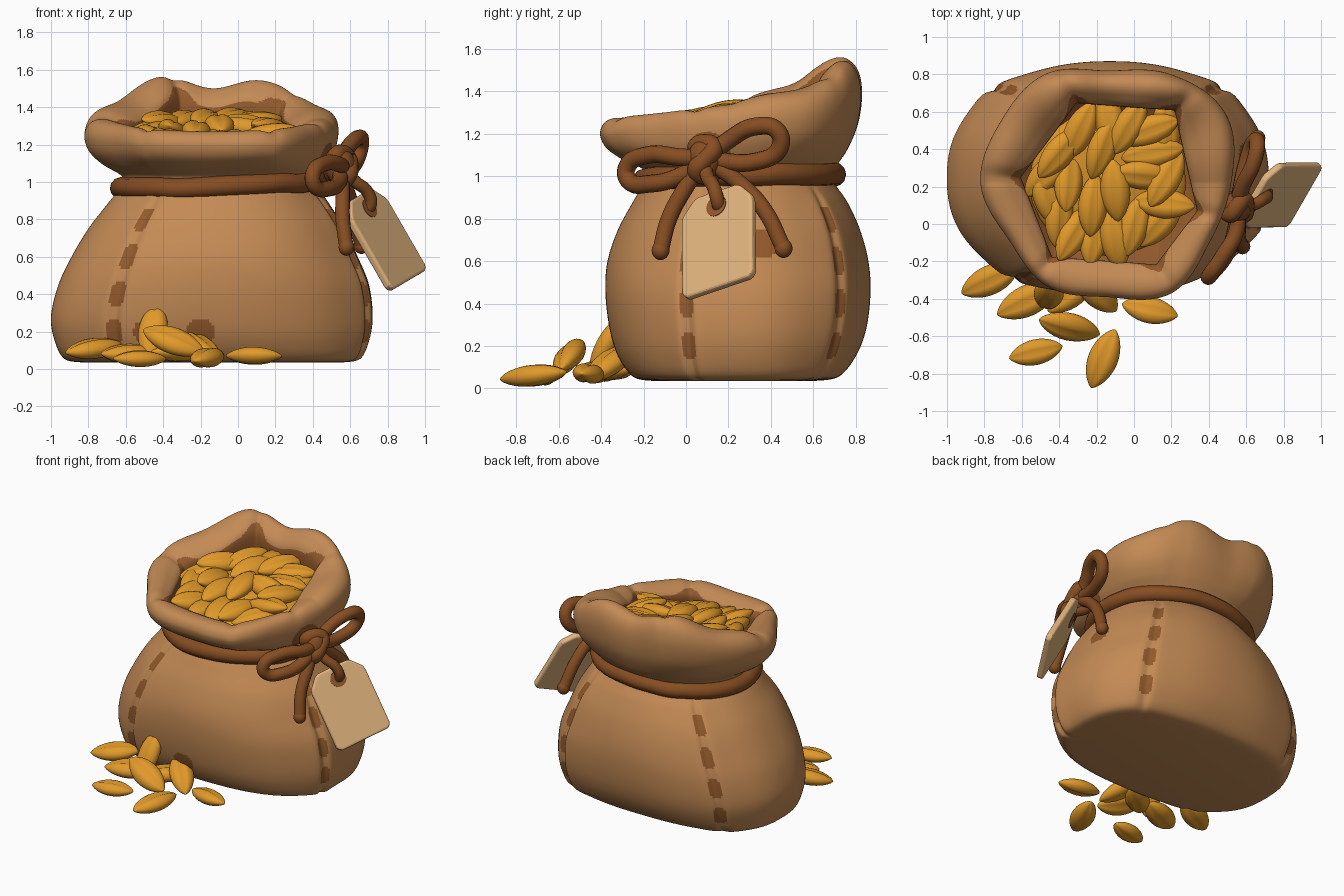
import bpy, bmesh, math, random
from mathutils import Vector, Matrix

random.seed(4)
cube = bpy.data.objects.get("Cube")
if cube:
    bpy.data.objects.remove(cube, do_unlink=True)


def material(name, rgb):
    m = bpy.data.materials.new(name)
    m.use_nodes = True
    m.diffuse_color = (*rgb, 1)
    bsdf = m.node_tree.nodes["Principled BSDF"]
    bsdf.inputs["Base Color"].default_value = (*rgb, 1)
    bsdf.inputs["Roughness"].default_value = 0.8
    return m


CLOTH = material("burlap tan", (0.55, 0.255, 0.09))
STITCH = material("stitch brown", (0.29, 0.102, 0.025))
ROPE = material("rope brown", (0.24, 0.075, 0.016))
GRAIN = material("grain gold", (0.75, 0.32, 0.023))
TAG = material("tag cream", (0.77, 0.46, 0.21))


def add_object(name, data, *mats):
    ob = bpy.data.objects.new(name, data)
    bpy.context.collection.objects.link(ob)
    for m in mats:
        data.materials.append(m)
    return ob


def mesh_from(bm, name, smooth=True):
    bmesh.ops.recalc_face_normals(bm, faces=bm.faces)
    me = bpy.data.meshes.new(name)
    for f in bm.faces:
        f.smooth = smooth
    bm.to_mesh(me)
    bm.free()
    return me


def catmull(a, b, c, d, t):
    return 0.5 * (2 * b + (c - a) * t + (2 * a - 5 * b + 4 * c - d) * t * t
                  + (3 * b - a - 3 * c + d) * t ** 3)


def around(table, ang):
    # smooth periodic lookup over a full turn
    n = len(table)
    f = (ang / math.tau) % 1 * n
    i = int(f)
    return catmull(*(table[(i + k) % n] for k in (-1, 0, 1, 2)), f - i)


def nearest(angles, ang):
    return min(abs((ang - s + math.pi) % math.tau - math.pi) for s in angles)


# ---------- Sack ----------
# height, x min, x max, y min, y max, squareness
BODY = [(0.035, -0.84, 0.56, -0.16, 0.61, 2.6), (0.055, -0.93, 0.65, -0.25, 0.72, 2.6),
        (0.15, -0.98, 0.70, -0.32, 0.80, 2.4), (0.28, -1.0, 0.72, -0.36, 0.85, 2.3),
        (0.45, -0.96, 0.70, -0.38, 0.87, 2.25), (0.6, -0.89, 0.64, -0.37, 0.86, 2.2),
        (0.75, -0.80, 0.57, -0.32, 0.82, 2.2), (0.88, -0.70, 0.49, -0.25, 0.76, 2.1),
        (0.97, -0.63, 0.43, -0.20, 0.70, 2.1), (1.03, -0.62, 0.43, -0.20, 0.70, 2.1)]
MID = Vector((-0.14, 0.22, 0))
# lip radii every 30 degrees, and corners of the opening
OUTER = [.66, .73, .67, .60, .67, .66, .68, .61, .64, .61, .68, .63]
MOUTH = [Vector(p) for p in ((.34, .07), (.22, .61), (-.31, .65), (-.61, .25), (-.44, -.18), (.12, -.22))]
CORNERS = [math.atan2(p.y - MID.y, p.x - MID.x) for p in MOUTH]
# lip section: weight of neck, outer, inner outlines, and height from neck to rim
LIP = [(.5, .5, 0, .2), (.14, .86, 0, .42), (0, 1, 0, .66), (0, .96, .04, .85), (0, .8, .2, .97),
       (0, .55, .45, 1.0), (0, .28, .72, .94), (0, 0, 1, .78), (0, 0, 1, .45), (0, 0, 1, .2)]
SEAMS = [math.radians(a) for a in (47, 133, 235, 338)]
STITCH_Z = (0.2, 0.4, 0.6, 0.8)
# dark contact patches: centre and radius
STAINS = [((.49, .1, 1.1), .11), ((.62, .36, .69), .08), ((-.2, -.32, .2), .08), ((-.5, -.3, .2), .06)]
SEGS, STEPS = 360, 9


def body_point(row, ang):
    z, x0, x1, y0, y1, n = row
    c, s = math.cos(ang), math.sin(ang)
    k = (abs(c) ** n + abs(s) ** n) ** (-1 / n)
    d = nearest(SEAMS, ang)
    if z < 0.9:
        k *= 1 + 0.03 * math.exp(-(d / .17) ** 2) - 0.03 * math.exp(-(d / .04) ** 2)
    return Vector(((x0 + x1) / 2 + (x1 - x0) / 2 * c * k, (y0 + y1) / 2 + (y1 - y0) / 2 * s * k, z))


def mouth_radius(d):
    # distance from the middle to the six-sided opening along d
    hits = []
    for i, p in enumerate(MOUTH):
        a, e = p - MID.xy, MOUTH[(i + 1) % len(MOUTH)] - p
        cross = d.x * e.y - d.y * e.x
        r = (a.x * e.y - a.y * e.x) / cross
        if r > 0:
            hits.append(r)
    return min(hits)


def rim_height(ang):
    # low at the front, rising to two peaks at the back
    s, back = math.sin(ang), max(math.sin(ang), 0)
    peaks = back * (0.04 * math.cos(6 * ang) - 0.025 * math.cos(ang))
    return 1.34 + 0.07 * s + 0.13 * back + peaks - 0.015 * math.exp(-(nearest(CORNERS, ang) / .07) ** 2)


def column(ang):
    pts = [body_point(r, ang) for r in BODY]
    neck = pts[-1]
    d = Vector((math.cos(ang), math.sin(ang), 0))
    outer, inner = MID + d * around(OUTER, ang), MID + d * mouth_radius(d)
    top = rim_height(ang)
    for n, o, i, h in LIP:
        p = neck * n + outer * o + inner * i
        p.z = 1.03 + (top - 1.03) * h
        pts.append(p)
    ext = [pts[0]] + pts + [pts[-1]]
    out = [catmull(*ext[j:j + 4], t / STEPS) for j in range(len(pts) - 1) for t in range(STEPS)]
    return out + [pts[-1]]


bm = bmesh.new()
cols = [[bm.verts.new(p) for p in column(math.tau * i / SEGS)] for i in range(SEGS)]
rows = len(cols[0])
for i in range(SEGS):
    a, b = cols[i], cols[(i + 1) % SEGS]
    ang = math.tau * (i + 0.5) / SEGS
    d = nearest(SEAMS, ang)
    depth = 1.9 + 0.9 * math.exp(-(nearest(CORNERS, ang) / .13) ** 2)
    for j in range(rows - 1):
        f = bm.faces.new((a[j], b[j], b[j + 1], a[j + 1]))
        mid = f.calc_center_median()
        sewn = any((d / .06) ** 4 + ((mid.z - h) / .06) ** 4 < 1 for h in STITCH_Z)
        stained = any((mid - Vector(c)).length < r for c, r in STAINS)
        inside = j > rows - 2 - depth * STEPS
        f.material_index = int(sewn or stained or inside)
bm.faces.new([c[0] for c in cols])
bm.faces.new([c[-1] for c in cols]).material_index = 1
add_object("sack", mesh_from(bm, "sack"), CLOTH, STITCH)


# ---------- Rope, bow and tag string ----------
def tube(name, pts, radius, cyclic=False):
    cu = bpy.data.curves.new(name, 'CURVE')
    cu.dimensions = '3D'
    cu.bevel_depth, cu.bevel_resolution, cu.resolution_u = radius, 4, 8
    cu.use_fill_caps = True
    sp = cu.splines.new('BEZIER')
    sp.bezier_points.add(len(pts) - 1)
    for bp, p in zip(sp.bezier_points, pts):
        bp.co = p
        bp.handle_left_type = bp.handle_right_type = 'AUTO'
    sp.use_cyclic_u = cyclic
    return add_object(name, cu, ROPE)


def ball(name, centre, size, mat):
    bm = bmesh.new()
    bmesh.ops.create_uvsphere(bm, u_segments=24, v_segments=14, radius=1,
                              matrix=Matrix.Translation(centre) @ Matrix.Diagonal((*size, 1)))
    return add_object(name, mesh_from(bm, name), mat)


ring = []
for i in range(28):
    ang = math.tau * i / 28
    p = body_point(BODY[-2], ang)
    p.z = 0.99 + 0.02 * math.cos(ang) + 0.015 * math.sin(ang) + random.uniform(-.006, .006)
    ring.append(p)
tube("neck_rope", ring, 0.055, True)

KNOT = Vector((0.55, 0.09, 1.08))
tube("bow_loop_back", [KNOT, (.58, .2, 1.17), (.64, .33, 1.235), (.66, .43, 1.215), (.64, .44, 1.13),
                       (.6, .33, 1.07), KNOT], 0.042)
tube("bow_loop_front", [KNOT, (.55, -.03, 1.09), (.47, -.18, 1.1), (.40, -.28, 1.04), (.41, -.27, .98),
                        (.49, -.17, .965), (.54, -.03, 1.0), KNOT], 0.042)
FRONT_TIP, BACK_TIP = Vector((.58, -.12, .65)), Vector((.66, .46, .66))
tube("bow_end_front", [KNOT, (.56, 0, .95), (.56, -.08, .8), FRONT_TIP], 0.039)
tube("bow_end_back", [KNOT, (.58, .25, .97), (.62, .37, .84), BACK_TIP], 0.039)
for side, tip in (("front", FRONT_TIP), ("back", BACK_TIP)):
    ball(f"bow_tip_{side}", tip, (.042, .042, .045), ROPE)
tube("tag_string", [KNOT, (.63, .1, 1.0), (.69, .13, .95), (.71, .15, .88), (.67, .16, .84)], 0.033)
tube("knot_wrap", [KNOT + Vector((.05 * math.cos(t), .04 * math.sin(2 * t), .075 * math.sin(t)))
                   for t in (k * math.tau / 8 for k in range(8))], 0.045, True)
ball("bow_knot", KNOT, (.08, .082, .1), ROPE)

# ---------- Hanging tag ----------
across = Vector((.18, .32, .11)).normalized()
down = Vector((.25, 0, -.44)).normalized()
frame = Matrix((across, -down, across.cross(-down))).transposed().to_4x4()
frame.translation = (.775, .155, .70)
bm = bmesh.new()
half = [(.17, -.265), (.19, -.255), (.2, -.235), (.2, .15), (.195, .175), (.185, .19),
        (.135, .245), (.12, .255), (.1, .26)]
outline = half + [(-x, y) for x, y in reversed(half)]
face = bm.faces.new([bm.verts.new((x, y, -.022)) for x, y in outline])
ext = bmesh.ops.extrude_face_region(bm, geom=[face])
bmesh.ops.translate(bm, vec=(0, 0, .044),
                    verts=[v for v in ext["geom"] if isinstance(v, bmesh.types.BMVert)])
tag = add_object("tag", mesh_from(bm, "tag", False), TAG)
tag.matrix_world = frame
bev = tag.modifiers.new("soft_edges", 'BEVEL')
bev.width, bev.segments = 0.014, 3
# stained patch round the tag hole
bm = bmesh.new()
bmesh.ops.create_cone(bm, cap_ends=True, segments=20, radius1=.055, radius2=.055, depth=.05)
hole = add_object("tag_hole", mesh_from(bm, "tag_hole", False), STITCH)
hole.matrix_world = frame @ Matrix.Translation((0, .175, 0))

# ---------- Grains ----------
bm = bmesh.new()
bmesh.ops.create_uvsphere(bm, u_segments=24, v_segments=16, radius=1)
for v in bm.verts:
    t = max(-1, min(1, v.co.z))
    ring_r = math.hypot(v.co.x, v.co.y) or 1
    y, z = v.co.x / ring_r, v.co.y / ring_r
    r = max(0, 1 - t * t) ** 0.72
    crease = 1 - 0.22 * math.exp(-(y / 0.22) ** 2)
    v.co = (0.17 * t, 0.08 * r * y, 0.055 * r * z * crease)
grain_mesh = mesh_from(bm, "grain")
grain_mesh.materials.append(GRAIN)


def grain(name, loc, yaw, pitch, roll, size=1):
    ob = add_object(name, grain_mesh)
    ob.location = loc
    ob.rotation_euler = [math.radians(a) for a in (roll, pitch, yaw)]
    ob.scale = (size,) * 3


# spilled grains: x, y, z, yaw, pitch, roll, size
SPILL = [(-.77, -.30, .11, 25, -8, 10, 1), (-.57, -.41, .08, 25, 0, 8, 1.05),
         (-.455, -.37, .2, 75, -62, 0, 1), (-.345, -.55, .15, -14, 20, 40, 1.05),
         (-.2, -.36, .12, -45, 28, 0, 1), (.085, -.46, .07, -12, 0, -8, .9),
         (-.525, -.685, .055, 13, 0, 5, .86), (-.165, -.72, .06, 68, -6, 0, 1),
         (-.33, -.36, .09, 40, 0, 0, 1)]
for i, (x, y, z, *turn) in enumerate(SPILL):
    grain(f"spilled_grain_{i + 1}", (x, y, z), *turn)

# grains heaped in the mouth: x, y, yaw
HEAP = [(-.29, .50, 65), (-.35, .23, 85), (-.17, .40, 70), (.05, .26, -5), (0, -.01, 75),
        (-.46, .27, 45), (-.10, .18, 95), (-.22, .10, 85), (-.40, .04, 85), (.10, .38, 10),
        (.08, .50, 20), (-.03, .52, 60), (.16, .11, -5), (-.21, -.06, 80), (-.13, .55, 100),
        (-.46, .14, 110), (-.32, -.05, 60), (-.1, -.08, 100), (.17, .24, 60), (-.4, .38, 50),
        (.14, .01, 50), (.17, .5, 95)]


def heap_height(x, y):
    d2 = (x - MID.x) ** 2 + (y - MID.y) ** 2
    return 1.135 + 0.22 * (y + .2) + 0.07 * (1 - d2 / 0.2)


for i, (x, y, yaw) in enumerate(HEAP):
    grain(f"heap_grain_{i + 1}", (x, y, heap_height(x, y) + random.uniform(-.015, .025)),
          yaw, random.uniform(-12, 12), 12 + random.uniform(-15, 15))

# bed under the heap
bed = ball("grain_bed", (0, 0, 0), (.42, .40, .09), GRAIN)
bed.location = (MID.x, MID.y, 1.175)
bed.rotation_euler.x = math.radians(12)
